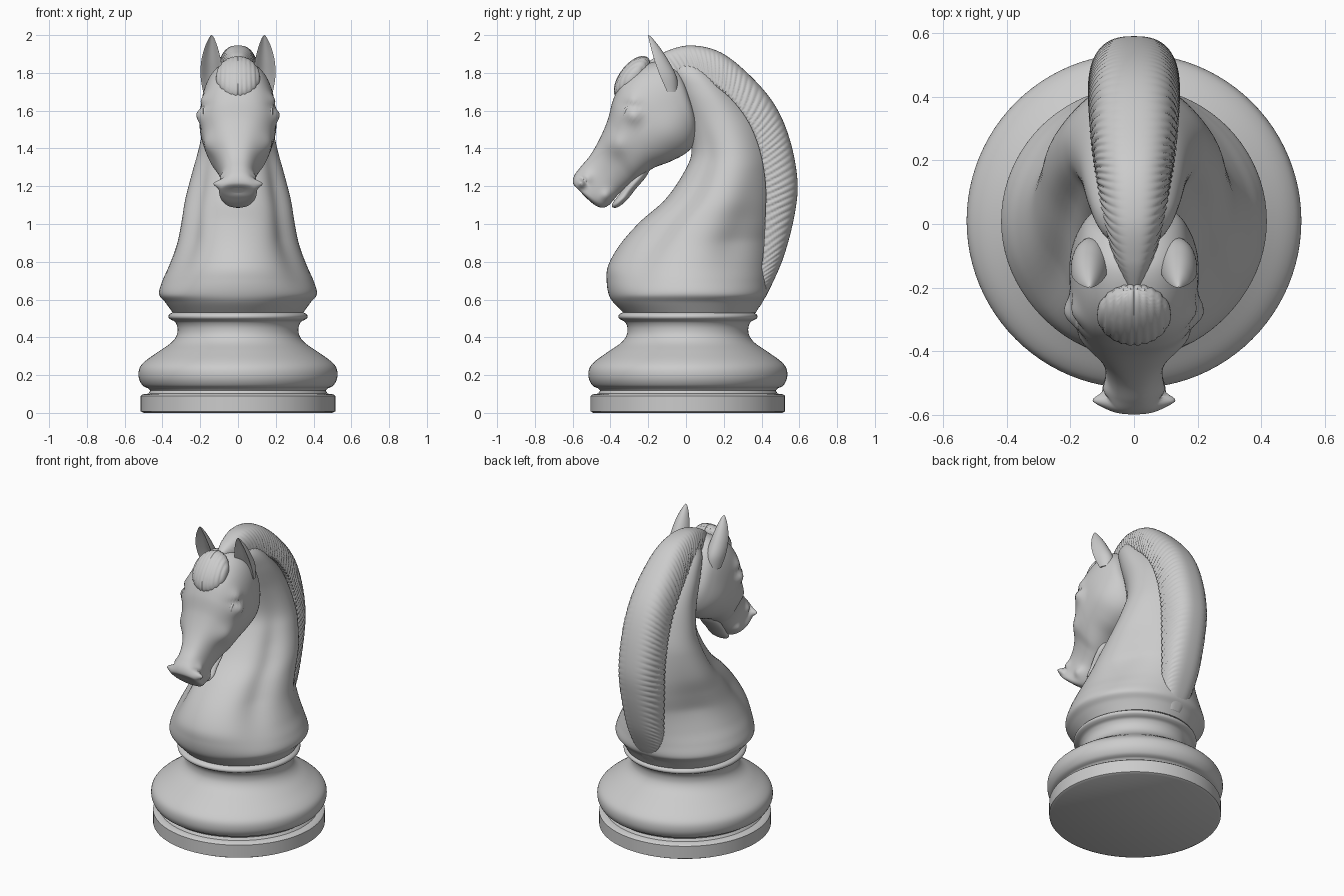
import bpy, bmesh
from math import sin, cos, pi, exp, copysign
from mathutils import Matrix, Vector

if "Cube" in bpy.data.objects:
    bpy.data.objects.remove(bpy.data.objects["Cube"])


def resample(rows, n):
    """Smooth Catmull-Rom interpolation through rows of numbers."""
    out, last = [], len(rows) - 1
    for k in range(n + 1):
        f = k / n * last
        i = min(int(f), last - 1)
        t = f - i
        a, b, c, d = (rows[max(0, min(last, i + j))] for j in (-1, 0, 1, 2))
        out.append([0.5 * (2 * q + (r - p) * t + (2 * p - 5 * q + 4 * r - s) * t * t
                           + (3 * q - p - 3 * r + s) * t ** 3) for p, q, r, s in zip(a, b, c, d)])
    return out


def spow(v, p):
    return copysign(abs(v) ** p, v)


def finish(bm, name, angle=50):
    bmesh.ops.recalc_face_normals(bm, faces=bm.faces)
    mesh = bpy.data.meshes.new(name)
    bm.to_mesh(mesh)
    bm.free()
    ob = bpy.data.objects.new(name, mesh)
    bpy.context.collection.objects.link(ob)
    bpy.ops.object.select_all(action='DESELECT')
    ob.select_set(True)
    bpy.context.view_layer.objects.active = ob
    bpy.ops.object.shade_smooth_by_angle(angle=angle * pi / 180)
    return ob


def loft(name, rings, angle=50):
    """Skin closed rings of points and cap both ends."""
    bm = bmesh.new()
    vr = [[bm.verts.new(p) for p in ring] for ring in rings]
    n = len(vr[0])
    for a, b in zip(vr, vr[1:]):
        for i in range(n):
            bm.faces.new((a[i], a[(i + 1) % n], b[(i + 1) % n], b[i]))
    bm.faces.new(vr[0])
    bm.faces.new(vr[-1])
    return finish(bm, name, angle)


def ball(name, loc, radii, tilt=0, ripple=None):
    bm = bmesh.new()
    bmesh.ops.create_uvsphere(bm, u_segments=96 if ripple else 32, v_segments=32, radius=1)
    if ripple:
        for v in bm.verts:
            v.co *= ripple(v.co)
    m = Matrix.Translation(loc) @ Matrix.Rotation(tilt, 4, 'X') @ Matrix.Diagonal((*radii, 1))
    bmesh.ops.transform(bm, matrix=m, verts=bm.verts)
    return finish(bm, name)


def angles(n):
    return [2 * pi * i / n for i in range(n)]


# Turned base: radius, height
foot = [(.50, 0), (.515, .008), (.515, .09), (.505, .098), (.475, .102), (.465, .118), (.475, .13)]
bulge = resample([(.475, .13), (.505, .145), (.525, .185), (.522, .235), (.49, .275), (.42, .325),
                  (.355, .37), (.325, .41), (.32, .45), (.332, .48), (.352, .492)], 50)
collar = resample([(.352, .492), (.366, .502), (.367, .517), (.35, .53), (.32, .537)], 12)
loft("turned_base", [[(r * sin(a), .01 + r * cos(a), z) for a in angles(96)]
                     for r, z in foot + bulge[1:] + collar[1:]], 35)

# Chest and neck: height, front y, back y, half width
neck_rows = [(.53, -.33, .37, .345), (.585, -.385, .40, .385), (.63, -.41, .43, .418),
             (.70, -.42, .435, .40), (.78, -.412, .44, .365), (.89, -.35, .45, .325),
             (1.01, -.245, .47, .30), (1.13, -.11, .475, .28), (1.275, -.01, .47, .242),
             (1.39, .03, .45, .21), (1.55, .0, .39, .175), (1.70, -.05, .27, .15),
             (1.80, -.08, .17, .12), (1.87, -.06, .08, .06)]
rings = []
for z, yf, yb, w in resample(neck_rows, 90):
    yc, hd, ring = (yf + yb) / 2, (yb - yf) / 2, []
    k = min(1, max(0, (z - .62) / .3))
    groove = .11 * k * max(0, min(1, (1.6 - z) / .4))
    for a in angles(80):
        off = min(a, 2 * pi - a)                     # angle away from the chest
        back = 1 + .6 * k if off > pi / 2 else 1
        dip = 1 - groove * exp(-((off - .95) / .28) ** 2)
        dip -= .07 * k * max(0, 1 - abs(z - .9) / .4) * exp(-((off - 2.1) / .3) ** 2)
        ring.append((w * dip * spow(sin(a), back), yc - hd * dip * cos(a), z))
    rings.append(ring)
loft("neck", rings)

# Mane: outer y z, inner y z, half width, with combed strands on its sides
mane_rows = [(-.21, 1.85, -.17, 1.80, .025), (-.115, 1.91, -.08, 1.79, .07), (.02, 1.945, .03, 1.79, .10),
             (.18, 1.91, .14, 1.74, .12), (.335, 1.79, .24, 1.66, .135), (.47, 1.63, .33, 1.54, .142),
             (.55, 1.445, .39, 1.39, .145), (.59, 1.23, .42, 1.22, .145), (.575, 1.05, .42, 1.05, .14),
             (.52, .835, .405, .81, .125), (.45, .67, .37, .66, .10), (.39, .56, .34, .56, .06)]
rings = []
for i, (yo, zo, yi, zi, w) in enumerate(resample(mane_rows, 400)):
    s, ring = i / 400, []
    fade = min(1, s * 8, (1 - s) * 6)
    for j in range(37):
        t = pi * j / 36
        u = sin(t) ** .85
        side = abs(cos(t)) ** .7 * fade
        wave = abs(sin(pi * (62 * s + 2.2 * u + .4 * sin(23 * s)))) ** .5
        x = w * spow(cos(t), .75) * (1 - .09 * side * (1 - wave))
        ring.append((x, yi + (yo - yi) * u, zi + (zo - zi) * u))
    rings.append(ring)
loft("mane", rings, 80)

# Head: top y z, bottom y z, half width
head_rows = [(.0, 1.76, .045, 1.60, .07), (-.05, 1.82, .062, 1.51, .14), (-.14, 1.86, .045, 1.43, .175),
             (-.25, 1.83, .0, 1.375, .195), (-.335, 1.76, -.085, 1.33, .20), (-.385, 1.66, -.17, 1.297, .19),
             (-.415, 1.55, -.24, 1.25, .16), (-.46, 1.445, -.285, 1.215, .12), (-.51, 1.36, -.35, 1.165, .094),
             (-.56, 1.30, -.415, 1.095, .090), (-.592, 1.255, -.47, 1.093, .10), (-.598, 1.215, -.53, 1.14, .085),
             (-.575, 1.19, -.55, 1.165, .03)]
# Sculpted bumps and hollows: y, z, radius, amount
dents = [(-.28, 1.58, .045, -.03), (-.28, 1.65, .04, .018), (-.37, 1.42, .06, -.022),
         (-.555, 1.215, .022, -.04), (-.525, 1.245, .03, .014), (-.42, 1.15, .03, -.018),
         (-.08, 1.48, .1, .012)]
rings = []
for yt, zt, yb, zb, w in resample(head_rows, 110):
    ring = []
    for a in angles(72):
        c = spow(cos(a), .9)
        y, z = (yt + yb) / 2 + (yt - yb) / 2 * c, (zt + zb) / 2 + (zt - zb) / 2 * c
        x = w * spow(sin(a), .8)
        push = sum(m * exp(-((y - p) ** 2 + (z - q) ** 2) / r ** 2) for p, q, r, m in dents)
        x += copysign(min(1, abs(x) / .05) * push, x)
        ring.append((x, y, z))
    rings.append(ring)
loft("head", rings)

# Lower jaw and lip
jaw_rows = [(-.20, 1.32, .03, .05), (-.26, 1.235, .05, .07), (-.315, 1.165, .045, .066),
            (-.345, 1.125, .044, .066), (-.36, 1.10, .03, .05), (-.365, 1.088, .008, .015)]
loft("lower_jaw", [[(w * sin(a), y + d * cos(a), z + .35 * d * cos(a)) for a in angles(40)]
                   for y, z, d, w in resample(jaw_rows, 30)])

# Forelock lying on the forehead
ball("forelock", (0, -.285, 1.775), (.117, .068, .135), -.65,
     lambda c: 1 - .05 * (1 - abs(sin(c.x * 15 + 1.2 * c.z * c.x)) ** .6))

# Ears: height, x, y, half width, depth of the cupped back
ear_rows = [(1.70, .13, -.10, .055, .06), (1.78, .138, -.135, .06, .085), (1.86, .142, -.165, .053, .075),
            (1.93, .142, -.185, .036, .05), (1.98, .14, -.197, .016, .022), (2.0, .14, -.2, .003, .004)]
for s, side in ((-1, "left"), (1, "right")):
    rings = []
    for z, x, y, w, d in resample(ear_rows, 30):
        rings.append([(s * (x + w * sin(a)), y + d * (cos(a) if cos(a) > 0 else -.4 * cos(a) ** 2 * cos(a)), z)
                      for a in [b + .03 for b in angles(40)]])
    loft(side + "_ear", rings, 60)

    # Eyeball with a lid around it
    ball(side + "_eye", (s * .162, -.28, 1.583), (.03, .038, .034))
    lid = []
    for a in angles(36):
        c = Vector((s * .172, -.28 + .046 * cos(a), 1.583 + .039 * sin(a)))
        lid.append([c + Vector((.012 * sin(b), .009 * cos(b) * cos(a), .009 * cos(b) * sin(a)))
                    for b in angles(12)])
    loft(side + "_eyelid", lid + lid[:1])
